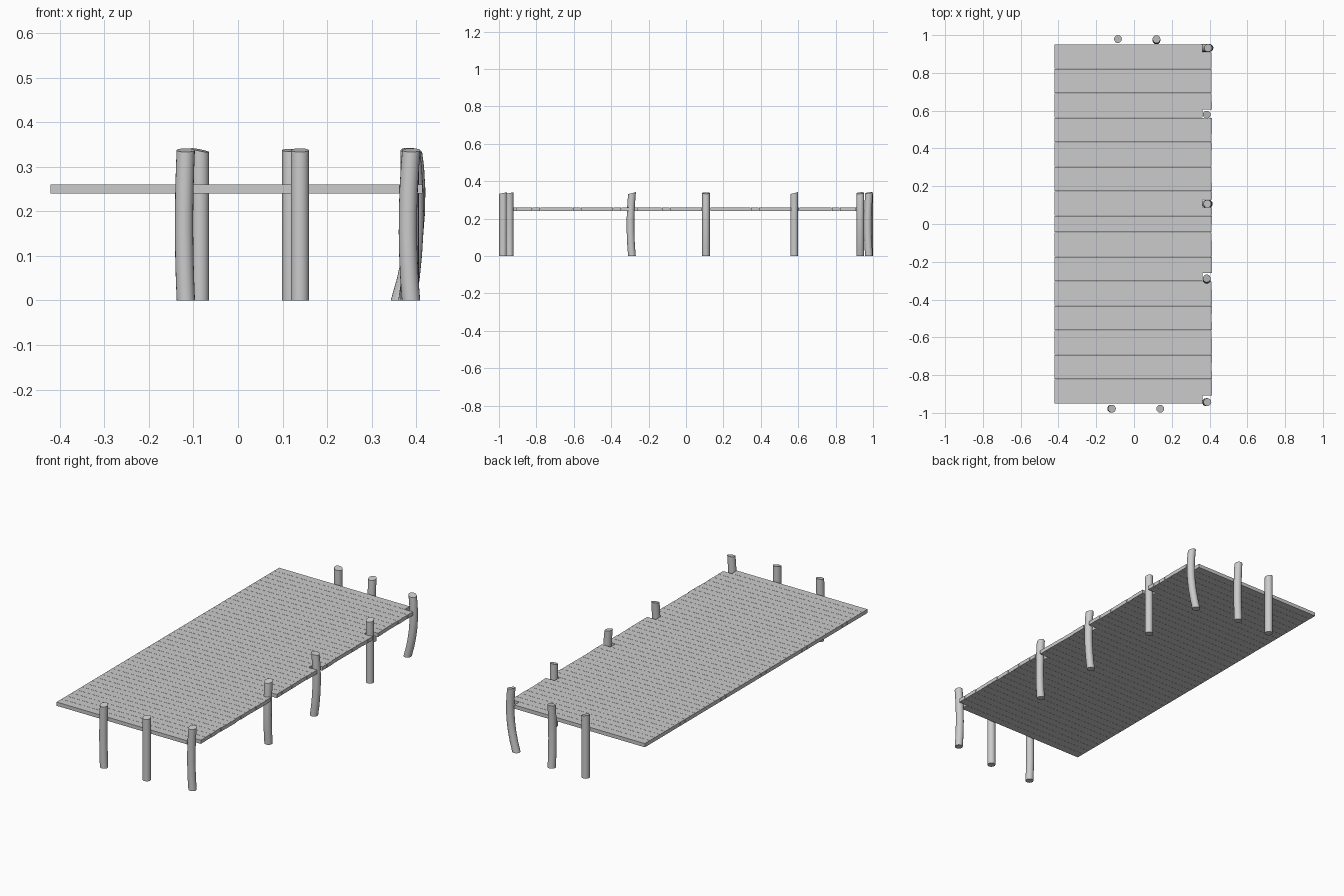
import bpy, bmesh, math, random

if "Cube" in bpy.data.objects:
    bpy.data.objects.remove(bpy.data.objects["Cube"])
random.seed(4)


def make_object(name, bm):
    bmesh.ops.recalc_face_normals(bm, faces=bm.faces)
    me = bpy.data.meshes.new(name)
    bm.to_mesh(me)
    bm.free()
    ob = bpy.data.objects.new(name, me)
    bpy.context.collection.objects.link(ob)
    return ob


# Deck: 44 narrow planks across, some shortened to leave room for posts
COUNT, Y0, LEFT, RIGHT, NOTCH = 44, 0.952, -0.42, 0.412, 0.362
PITCH = 2 * Y0 / COUNT
SHORT = {0, 8, 19, 28, 43}
for i in range(COUNT):
    bm = bmesh.new()
    bmesh.ops.create_cube(bm, size=1)
    right = NOTCH if i in SHORT else RIGHT + random.uniform(-0.002, 0.002)
    for v in bm.verts:
        v.co.x = right if v.co.x > 0 else LEFT
        v.co.y = Y0 - PITCH * (i + 0.5) + v.co.y * (PITCH - 0.001)
        v.co.z = 0.25 + v.co.z * 0.02
    make_object(f"plank_{i + 1:02d}", bm)


def bend(a, b, c, z):
    """Smooth curve through three values at z = 0, .18 and .34."""
    z0, z1, z2 = 0.0, 0.18, 0.34
    return (a * (z - z1) * (z - z2) / ((z0 - z1) * (z0 - z2))
            + b * (z - z0) * (z - z2) / ((z1 - z0) * (z1 - z2))
            + c * (z - z0) * (z - z1) / ((z2 - z0) * (z2 - z1)))


def post(name, xs, ys, slope, r=0.0205, sides=20):
    """Bent round post; slope tilts the cut top in x and y."""
    bm = bmesh.new()
    rings = []
    for z in (0, 0.05, 0.1, 0.15, 0.2, 0.25, 0.3, 0.337):
        top = z > 0.33
        cx, cy = bend(*xs, z), bend(*ys, z)
        ring = []
        for k in range(sides):
            a = 2 * math.pi * k / sides
            dx, dy = r * math.cos(a), r * math.sin(a)
            dz = dx * slope[0] + dy * slope[1] if top else 0
            ring.append(bm.verts.new((cx + dx, cy + dy, z + dz)))
        rings.append(ring)
    for lo, hi in zip(rings, rings[1:]):
        for k in range(sides):
            n = (k + 1) % sides
            bm.faces.new((lo[k], lo[n], hi[n], hi[k]))
    bm.faces.new(rings[0][::-1])
    bm.faces.new(rings[-1])
    ob = make_object(name, bm)
    bpy.ops.object.select_all(action='DESELECT')
    ob.select_set(True)
    bpy.context.view_layer.objects.active = ob
    bpy.ops.object.shade_smooth_by_angle(angle=math.radians(40))


# Posts: x and y at base, middle and top, then slope of the top cut
post("front_post_left", (-.117, -.121, -.117), (-.978,) * 3, (0, .2))
post("front_post_middle", (.139,) * 3, (-.978,) * 3, (0, .2))
post("front_corner_post", (.388, .381, .389), (-.943,) * 3, (0, .2))
post("side_post_front", (.385,) * 3, (-.289, -.297, -.288), (0, .25))
post("side_post_middle", (.380, .396, .388), (.107,) * 3, (-.2, 0))
post("side_post_back", (.385,) * 3, (.579,) * 3, (0, .25))
post("back_corner_post", (.363, .398, .392), (.932,) * 3, (-.2, .1))
post("back_post_middle", (.119,) * 3, (.978, .972, .979), (0, .15))
post("back_post_left", (-.085,) * 3, (.979,) * 3, (-.2, .1))
